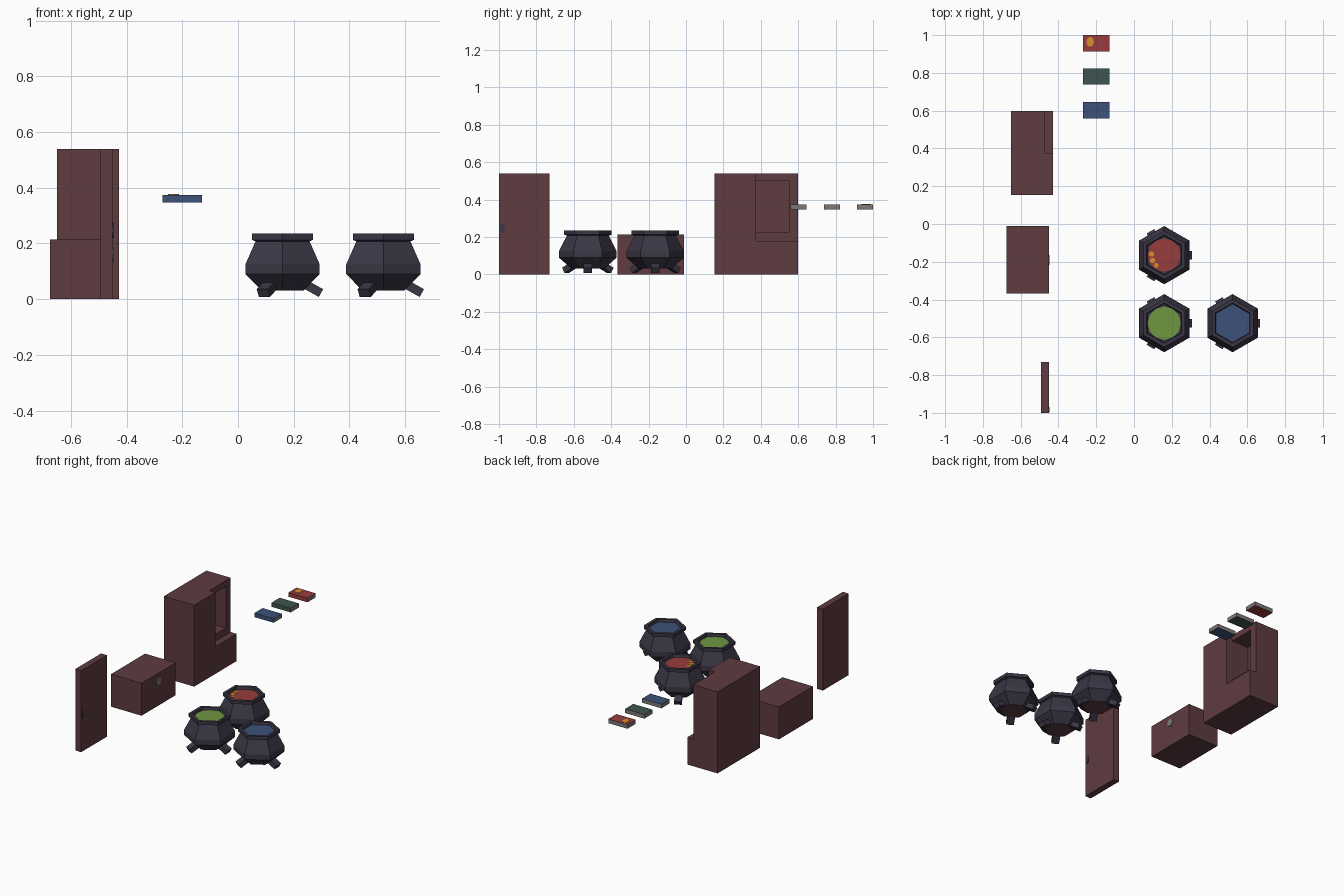
import bpy, bmesh, math
from mathutils import Vector

if "Cube" in bpy.data.objects:
    bpy.data.objects.remove(bpy.data.objects["Cube"])


def material(name, rgb):
    m = bpy.data.materials.new(name)
    m.diffuse_color = (*rgb, 1)
    m.use_nodes = True
    m.node_tree.nodes["Principled BSDF"].inputs["Base Color"].default_value = m.diffuse_color
    return m


WOOD = material("dark red wood", (0.112, 0.045, 0.051))
IRON = material("purple iron", (0.043, 0.037, 0.060))
RED = material("red", (0.31, 0.045, 0.045))
BLUE = material("blue", (0.046, 0.083, 0.19))
GREEN = material("bright green", (0.16, 0.31, 0.052))
TEAL = material("deep green", (0.047, 0.089, 0.08))
GREY = material("grey", (0.21, 0.19, 0.19))
ORANGE = material("orange", (0.69, 0.28, 0.025))


def finish(name, bm, *mats):
    mesh = bpy.data.meshes.new(name)
    bm.to_mesh(mesh)
    bm.free()
    for m in mats:
        mesh.materials.append(m)
    ob = bpy.data.objects.new(name, mesh)
    bpy.context.collection.objects.link(ob)
    return ob


def box(name, lo, hi, *mats):
    bm = bmesh.new()
    bmesh.ops.create_cube(bm, size=1)
    for v in bm.verts:
        v.co = Vector([lo[i] + (v.co[i] + 0.5) * (hi[i] - lo[i]) for i in range(3)])
    return finish(name, bm, *mats)


def disc(name, centre, r, mat, sides=12, normal="z", start=0.0, squash=1.0):
    """Thin raised plate facing up or to the right."""
    bm = bmesh.new()
    ring = []
    for k in range(sides):
        a = start + math.tau * k / sides
        u, v = r * math.cos(a), r * squash * math.sin(a)
        off = (u, v, 0) if normal == "z" else (0, u, v)
        ring.append(bm.verts.new(Vector(centre) + Vector(off)))
    face = bm.faces.new(ring)
    ext = bmesh.ops.extrude_face_region(bm, geom=[face])["geom"]
    up = Vector((0, 0, 0.003)) if normal == "z" else Vector((0.004, 0, 0))
    bmesh.ops.translate(bm, vec=up, verts=[e for e in ext if isinstance(e, bmesh.types.BMVert)])
    bmesh.ops.recalc_face_normals(bm, faces=bm.faces)
    return finish(name, bm, mat)


def cut(ob, lo, hi):
    cutter = box("cutter", lo, hi)
    cutter.hide_render = True
    mod = ob.modifiers.new("cut", "BOOLEAN")
    mod.operation, mod.solver, mod.object = "DIFFERENCE", "EXACT", cutter
    bpy.context.view_layer.objects.active = ob
    bpy.ops.object.modifier_apply(modifier=mod.name)
    bpy.data.objects.remove(cutter)


# Six-sided pot: (radius at corners, height), from the bottom to the inside
POT = [(0.088, 0.032), (0.154, 0.09), (0.154, 0.125), (0.112, 0.208),
       (0.127, 0.213), (0.127, 0.235), (0.107, 0.235), (0.102, 0.218)]


def cauldron(name, x, y, liquid):
    bm = bmesh.new()
    rings = [[bm.verts.new((x + r * math.cos(math.radians(30 + 60 * k)),
                            y + r * math.sin(math.radians(30 + 60 * k)), z))
              for k in range(6)] for r, z in POT]
    for a, b in zip(rings, rings[1:]):
        for k in range(6):
            bm.faces.new((a[k], a[(k + 1) % 6], b[(k + 1) % 6], b[k]))
    bottom = bm.faces.new(rings[0][::-1])
    bottom.material_index = 1
    top = bm.faces.new(rings[-1])
    if liquid == BLUE:
        top.material_index = 2
    finish(name, bm, IRON, WOOD, liquid)
    if liquid != BLUE:
        disc(name + "_liquid", (x, y, 0.218), 0.088, liquid)
    # Three splayed legs
    for k in range(3):
        a = math.tau * k / 3
        out, side = Vector((math.cos(a), math.sin(a), 0)), Vector((-math.sin(a), math.cos(a), 0))
        bm = bmesh.new()
        bmesh.ops.create_cube(bm, size=1)
        p, q = Vector((0.07, 0.06)), Vector((0.138, 0.022))
        d = (q - p).normalized()
        n = Vector((-d.y, d.x))
        for v in bm.verts:
            s = p.lerp(q, v.co.x + 0.5) + n * v.co.z * 0.032
            v.co = Vector((x, y, s.y)) + out * s.x + side * v.co.y * 0.046
        bmesh.ops.recalc_face_normals(bm, faces=bm.faces)
        finish(f"{name}_leg_{k + 1}", bm, IRON)


cauldron("red_cauldron", 0.16, -0.165, RED)
cauldron("green_cauldron", 0.16, -0.525, GREEN)
cauldron("blue_cauldron", 0.522, -0.525, BLUE)

# Orange flecks on the red liquid
for i, (ang, r) in enumerate(((175, 0.015), (205, 0.016), (232, 0.013))):
    a = math.radians(ang)
    disc(f"liquid_fleck_{i + 1}", (0.16 + 0.068 * math.cos(a), -0.165 + 0.068 * math.sin(a), 0.2205),
         r, ORANGE, sides=6)

# Door with its handle plate
box("door", (-0.493, -1.0, 0), (-0.45, -0.73, 0.54), WOOD)
disc("door_handle", (-0.4505, -0.982, 0.247), 0.014, IRON, sides=8, normal="x", squash=1.9)

# Chest with its lock plate
box("chest", (-0.675, -0.367, 0), (-0.45, -0.01, 0.215), WOOD)
disc("chest_lock", (-0.4505, -0.19, 0.162), 0.026, GREY, sides=8, normal="x")

# Wardrobe: upper right front set back, with a deep opening
wardrobe = box("wardrobe", (-0.65, 0.153, 0), (-0.428, 0.598, 0.54), WOOD)
cut(wardrobe, (-0.473, 0.373, 0.18), (-0.3, 0.7, 0.6))
cut(wardrobe, (-0.60, 0.373, 0.225), (-0.45, 0.55, 0.50))

# Floating books: coloured covers and spine, grey pages
for name, y, cover in (("blue_book", 0.602, BLUE), ("green_book", 0.781, TEAL), ("red_book", 0.957, RED)):
    book = box(name, (-0.271, y - 0.043, 0.348), (-0.13, y + 0.043, 0.375), cover, GREY)
    for f in book.data.polygons:
        if abs(f.normal.z) < 0.5 and f.normal.y > -0.5:
            f.material_index = 1
disc("book_emblem", (-0.232, 0.964, 0.374), 0.02, ORANGE, sides=10, squash=1.3)
